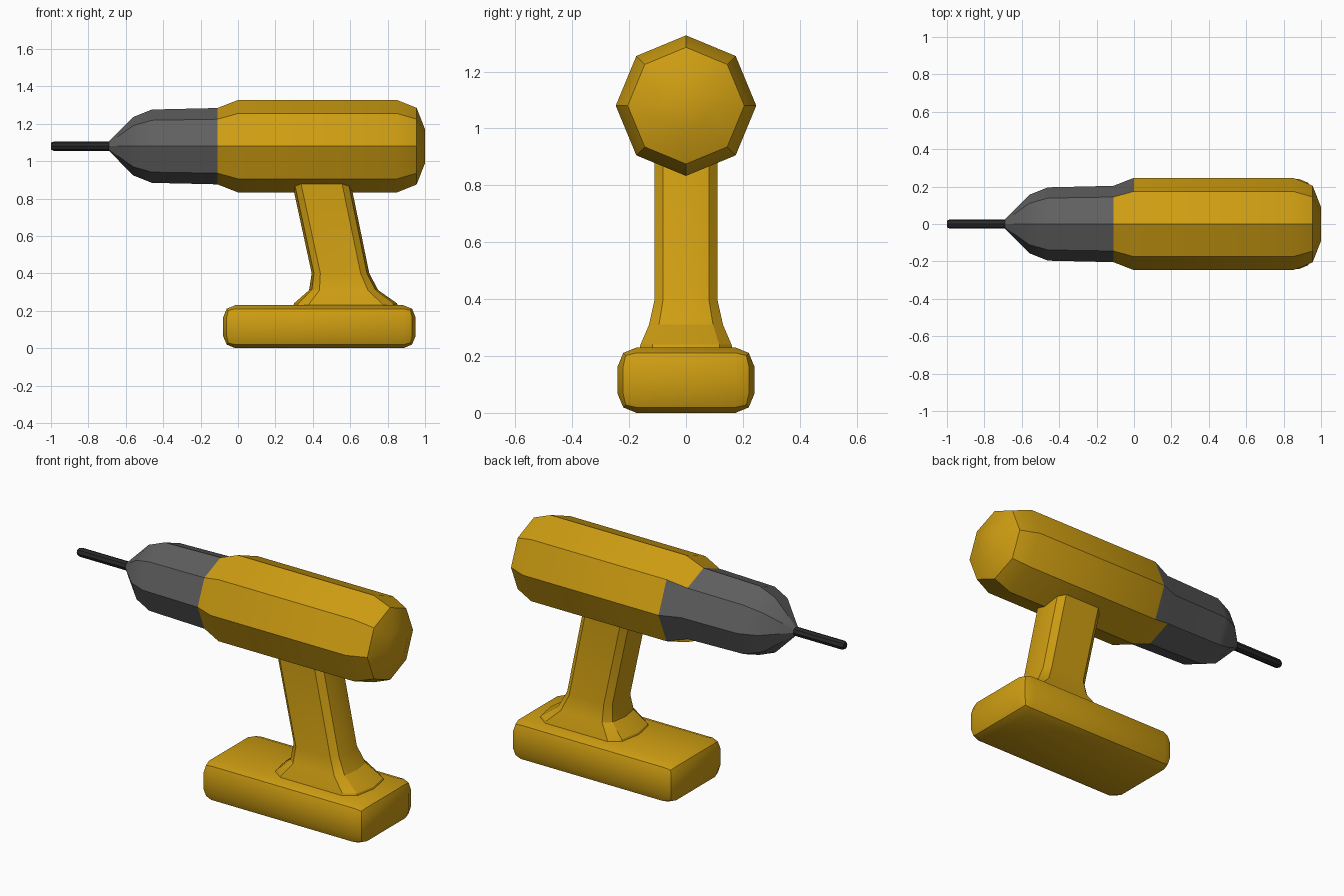
import bpy
import bmesh
from math import cos, sin, pi, radians
from mathutils import Vector

if "Cube" in bpy.data.objects:
    bpy.data.objects.remove(bpy.data.objects["Cube"], do_unlink=True)


def make_material(name, rgb):
    mat = bpy.data.materials.new(name)
    mat.use_nodes = True
    mat.diffuse_color = (*rgb, 1)
    mat.node_tree.nodes["Principled BSDF"].inputs["Base Color"].default_value = (*rgb, 1)
    return mat


yellow = make_material("golden yellow", (0.62, 0.34, 0.006))
grey = make_material("chuck grey", (0.115, 0.115, 0.115))
black = make_material("bit black", (0.022, 0.022, 0.022))


def finish(name, bm, materials):
    bmesh.ops.recalc_face_normals(bm, faces=bm.faces)
    mesh = bpy.data.meshes.new(name)
    bm.to_mesh(mesh)
    bm.free()
    obj = bpy.data.objects.new(name, mesh)
    bpy.context.collection.objects.link(obj)
    for mat in materials:
        mesh.materials.append(mat)
    bpy.ops.object.select_all(action="DESELECT")
    obj.select_set(True)
    bpy.context.view_layer.objects.active = obj
    bpy.ops.object.shade_smooth_by_angle(angle=radians(25))
    return obj


def loft(rings):
    """Skin a list of equal point rings and cap both ends."""
    bm = bmesh.new()
    loops = [[bm.verts.new(p) for p in ring] for ring in rings]
    n = len(loops[0])
    for a, b in zip(loops, loops[1:]):
        for i in range(n):
            j = (i + 1) % n
            bm.faces.new((a[i], a[j], b[j], b[i]))
    bm.faces.new(loops[0])
    bm.faces.new(loops[-1])
    return bm


AXIS_Z = 1.08


def octagon(x, r):
    return [(x, r * cos(i * pi / 4), AXIS_Z + r * sin(i * pi / 4)) for i in range(8)]


# Motor housing and chuck: one eight-sided profile along x
profile = [(-0.69, 0.025), (-0.56, 0.156), (-0.46, 0.196), (-0.11, 0.204),
           (0, 0.247), (0.85, 0.247), (0.955, 0.205), (1.0, 0.09)]
bm = loft([octagon(x, r) for x, r in profile])
for f in bm.faces:
    c = f.calc_center_median()
    # The grey runs further along the two side faces at the back
    limit = 0 if c.y > 0.15 else -0.11
    f.material_index = 1 if c.x < limit else 0
finish("housing_and_chuck", bm, [yellow, grey])

# Drill bit with a small tip chamfer
bm = loft([octagon(x, r) for x, r in [(-1, 0.018), (-0.985, 0.025), (-0.68, 0.025)]])
finish("drill_bit", bm, [black])

# Leaning grip, flaring out where it meets the battery
quarter = [(1, 0), (0.92, 0.73), (0.7, 1)]
half = quarter + [(-x, y) for x, y in reversed(quarter)]
section = half + [(x, -y) for x, y in half[-2:0:-1]]
stations = [(0.93, 0.436, 0.157, 0.11), (0.4, 0.548, 0.154, 0.11),
            (0.31, 0.565, 0.185, 0.13), (0.24, 0.575, 0.275, 0.16),
            (0.2, 0.575, 0.29, 0.17)]
bm = loft([[(cx + sx * u, sy * v, z) for u, v in section] for z, cx, sx, sy in stations])
finish("grip", bm, [yellow])

# Battery block with rounded edges
bm = bmesh.new()
bmesh.ops.create_cube(bm, size=1)
bmesh.ops.scale(bm, vec=Vector((1.03, 0.48, 0.23)), verts=bm.verts)
bmesh.ops.translate(bm, vec=Vector((0.435, 0, 0.115)), verts=bm.verts)
bmesh.ops.bevel(bm, geom=bm.edges[:], offset=0.066, segments=2, profile=0.5,
                affect="EDGES", clamp_overlap=True)
finish("battery", bm, [yellow])
